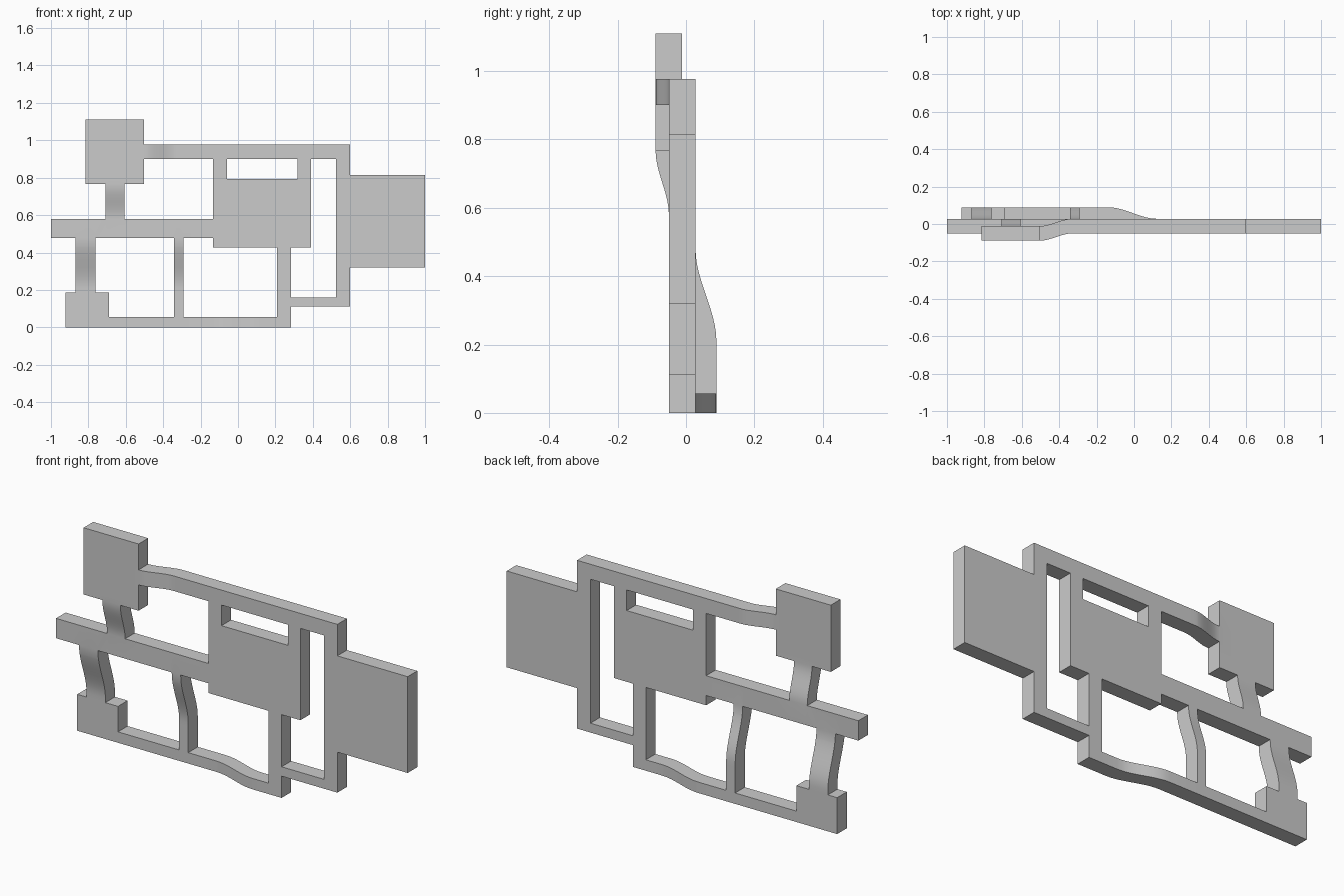
import bpy, bmesh

if "Cube" in bpy.data.objects:
    bpy.data.objects.remove(bpy.data.objects["Cube"])

FRONT, BACK = -0.05, 0.028          # y range of the main flat layer
FORWARD, REARWARD = -0.039, 0.061   # y shift of the upper and lower left parts

# Parts of the plate as front-view rectangles: x0, x1, z0, z1
parts = {
    "upper_left_block":   (-0.816, -0.503, 0.767, 1.11),
    "upper_left_neck":    (-0.709, -0.607, 0.58, 0.767),
    "top_bar":            (-0.503, 0.60, 0.90, 0.977),
    "middle_bar":         (-1.0, -0.134, 0.478, 0.58),
    "centre_plate":       (-0.134, 0.39, 0.428, 0.794),
    "centre_left_post":   (-0.134, -0.059, 0.794, 0.90),
    "centre_right_post":  (0.318, 0.39, 0.794, 0.90),
    "right_post":         (0.524, 0.60, 0.112, 0.90),
    "right_plate":        (0.60, 1.0, 0.32, 0.815),
    "right_foot_bar":     (0.283, 0.524, 0.112, 0.16),
    "lower_post":         (0.209, 0.283, 0.0, 0.428),
    "bottom_bar":         (-0.69, 0.209, 0.0, 0.056),
    "middle_strut":       (-0.342, -0.291, 0.056, 0.478),
    "left_leg":           (-0.869, -0.762, 0.187, 0.478),
    "lower_left_block":   (-0.922, -0.69, 0.0, 0.187),
}


def smooth(v, a, b):
    t = max(0.0, min(1.0, (v - a) / (b - a)))
    return t * t * (3 - 2 * t)


def shift(x, z):
    """How far the plate bends out of its plane."""
    up = (1 - smooth(x, -0.503, -0.33)) * smooth(z, 0.58, 0.767)
    low = (1 - smooth(x, -0.134, 0.12)) * (1 - smooth(z, 0.21, 0.478))
    if z > 0.4 and x > -0.2:        # centre plate stays flat
        low = 0
    return FORWARD * up + REARWARD * low


def steps(a, b, n):
    return [a + (b - a) * i / n for i in range(n + 1)]


# Grid lines: every part edge plus extra cuts along the bends
rects = list(parts.values())
xs = {v for r in rects for v in r[:2]}
zs = {v for r in rects for v in r[2:]}
xs |= set(steps(-0.503, -0.33, 10)) | set(steps(-0.134, 0.12, 12))
zs |= set(steps(0.58, 0.767, 10)) | set(steps(0.21, 0.478, 12))
xs = sorted({round(v, 4) for v in xs})
zs = sorted({round(v, 4) for v in zs})

# One welded front sheet made of the cells covered by any part
bm = bmesh.new()
verts = {}


def vert(i, k):
    if (i, k) not in verts:
        x, z = xs[i], zs[k]
        verts[i, k] = bm.verts.new((x, FRONT + shift(x, z), z))
    return verts[i, k]


for i in range(len(xs) - 1):
    for k in range(len(zs) - 1):
        cx, cz = (xs[i] + xs[i + 1]) / 2, (zs[k] + zs[k + 1]) / 2
        if any(a < cx < b and c < cz < d for a, b, c, d in rects):
            bm.faces.new([vert(i, k), vert(i + 1, k), vert(i + 1, k + 1), vert(i, k + 1)])

# Give the sheet its thickness
out = bmesh.ops.extrude_face_region(bm, geom=bm.faces[:], use_keep_orig=True)
moved = [g for g in out["geom"] if isinstance(g, bmesh.types.BMVert)]
bmesh.ops.translate(bm, verts=moved, vec=(0, BACK - FRONT, 0))
bmesh.ops.recalc_face_normals(bm, faces=bm.faces[:])

mesh = bpy.data.meshes.new("bent_plate_frame")
bm.to_mesh(mesh)
bm.free()
frame = bpy.data.objects.new("bent_plate_frame", mesh)
bpy.context.collection.objects.link(frame)

# Smooth bends, sharp borders
bpy.context.view_layer.objects.active = frame
frame.select_set(True)
bpy.ops.object.shade_smooth_by_angle(angle=0.52)
